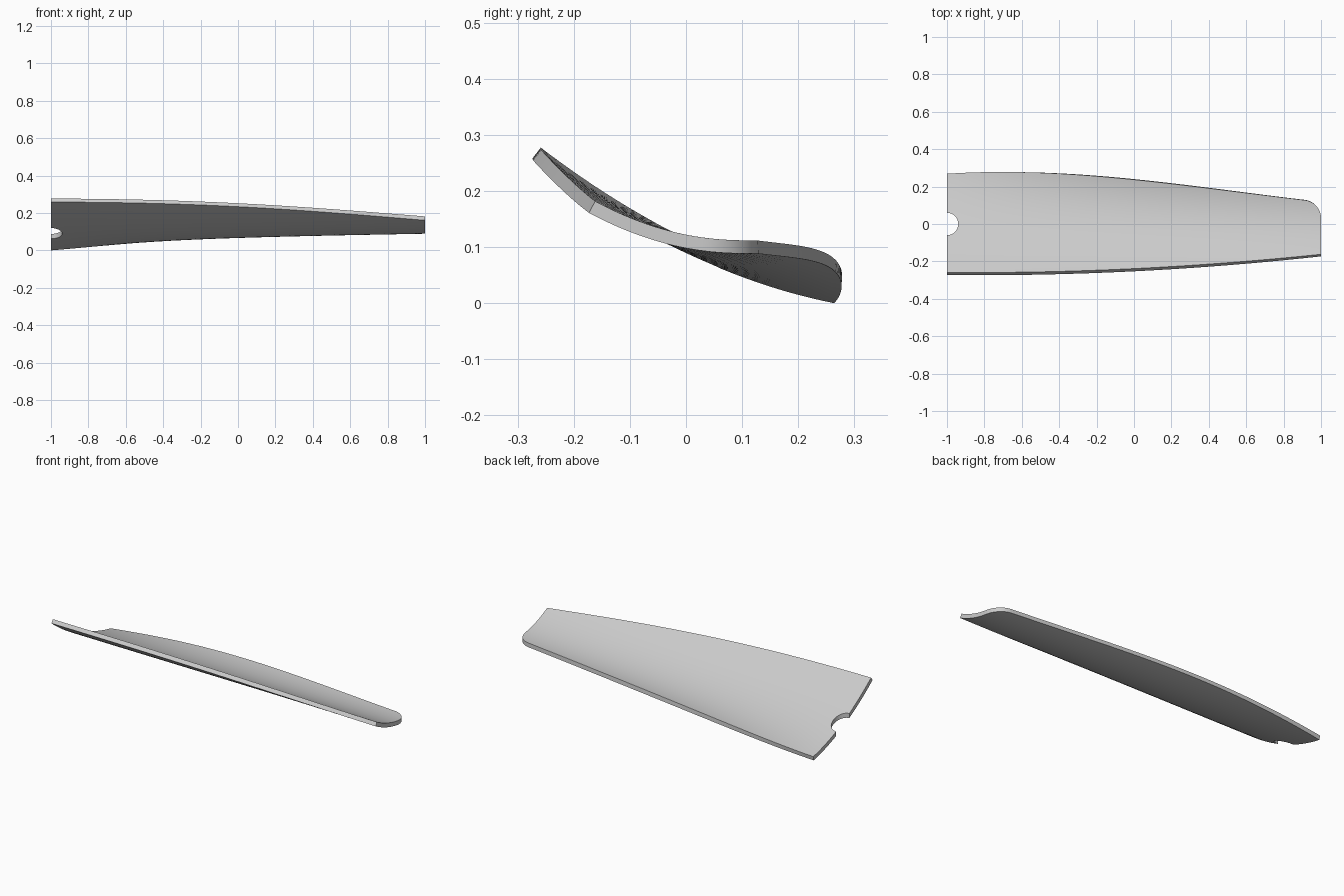
import bpy, bmesh, math
from mathutils import Vector

old = bpy.data.objects.get("Cube")
if old:
    bpy.data.objects.remove(old)

THICK = 0.0235
ROWS = 28
TIP_X, TIP_Y, TIP_R = 0.9, 0.03, 0.1


def front_edge(x):
    return -0.253 + 0.05 * x + 0.03 * x * x


def back_edge(x):
    # rounded corner at the tip, gentle curve elsewhere
    if x > TIP_X:
        u = min(1, (x - TIP_X) / TIP_R)
        return TIP_Y + TIP_R * math.sqrt(max(0, 1 - u * u))
    return 0.24 - 0.101 * x - 0.0486 * x ** 2 + 0.0284 * x ** 3


def section(x, y):
    # cambered cross-section whose pitch twists from root to tip
    c = 0.0935 + 0.0045 * x
    pitch = -0.318 + 0.125 * x - 0.0155 * x ** 2 + 0.018 * x ** 3
    camber = 0.93 + 0.2365 * x - 0.1665 * x ** 2
    z = c + pitch * y + camber * y * y
    normal = Vector((0, -(pitch + 2 * camber * y), 1)).normalized()
    low = Vector((x, y, z))
    return low, low + normal * THICK


# Stations along the span, closer together around the tip corner
STEPS, ARC = 40, 12
xs = [-1 + (TIP_X + 1) * i / STEPS for i in range(STEPS + 1)]
xs += [TIP_X + TIP_R * math.sin(math.pi / 2 * i / ARC) for i in range(1, ARC + 1)]

# Fan blade: one closed ring per station, bridged and capped
bm = bmesh.new()
rings = []
for x in xs:
    a, b = front_edge(x), back_edge(x)
    pairs = [section(x, a + (b - a) * j / ROWS) for j in range(ROWS + 1)]
    points = [p[0] for p in pairs] + [p[1] for p in reversed(pairs)]
    rings.append([bm.verts.new(p) for p in points])
n = len(rings[0])
for r, s in zip(rings, rings[1:]):
    for j in range(n):
        k = (j + 1) % n
        bm.faces.new((r[j], r[k], s[k], s[j]))
for ring in (rings[0], rings[-1]):
    for j in range(ROWS):
        bm.faces.new((ring[j], ring[j + 1], ring[n - 2 - j], ring[n - 1 - j]))
bmesh.ops.recalc_face_normals(bm, faces=bm.faces)
mesh = bpy.data.meshes.new("fan_blade")
bm.to_mesh(mesh)
bm.free()
blade = bpy.data.objects.new("fan_blade", mesh)
bpy.context.collection.objects.link(blade)

# Light grey material
grey = bpy.data.materials.new("light_grey")
grey.use_nodes = True
color = (0.6, 0.6, 0.6, 1)
grey.diffuse_color = color
grey.node_tree.nodes["Principled BSDF"].inputs["Base Color"].default_value = color
mesh.materials.append(grey)

# Half-round notch at the root
bpy.ops.mesh.primitive_cylinder_add(vertices=48, radius=0.06, depth=1, location=(-1, 0, 0.1))
cutter = bpy.context.object
cutter.name = "notch_cutter"
cutter.hide_render = True
cutter.data.materials.append(grey)
cut = blade.modifiers.new("notch", "BOOLEAN")
cut.operation = "DIFFERENCE"
cut.solver = "EXACT"
cut.object = cutter
bpy.ops.object.select_all(action="DESELECT")
blade.select_set(True)
bpy.context.view_layer.objects.active = blade
bpy.ops.object.modifier_apply(modifier="notch")
bpy.data.objects.remove(cutter)

bpy.ops.object.shade_smooth_by_angle(angle=math.radians(30))
